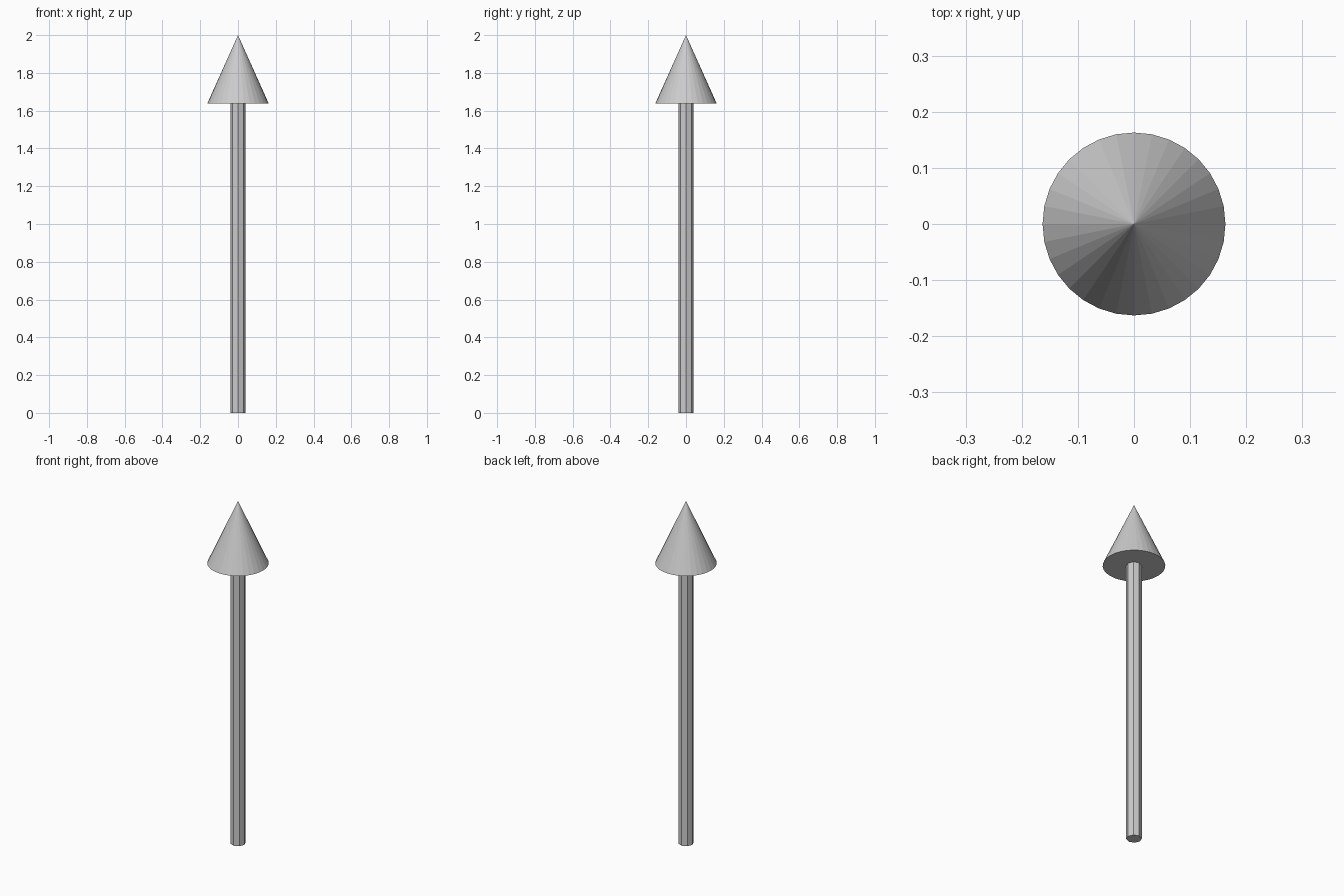
import bpy

if "Cube" in bpy.data.objects:
    bpy.data.objects.remove(bpy.data.objects["Cube"])

SHAFT_R, HEAD_R = 0.041, 0.163
HEAD_Z, TOP_Z = 1.637, 2.0


def tapered(name, sides, r_bottom, r_top, z0, z1):
    bpy.ops.mesh.primitive_cone_add(vertices=sides, radius1=r_bottom, radius2=r_top,
                                    depth=z1 - z0, location=(0, 0, (z0 + z1) / 2))
    bpy.context.object.name = name


# Slim low-poly shaft
tapered("shaft", 8, SHAFT_R, SHAFT_R, 0, HEAD_Z)

# Pointed head, flat underneath
tapered("head", 32, HEAD_R, 0, HEAD_Z, TOP_Z)
